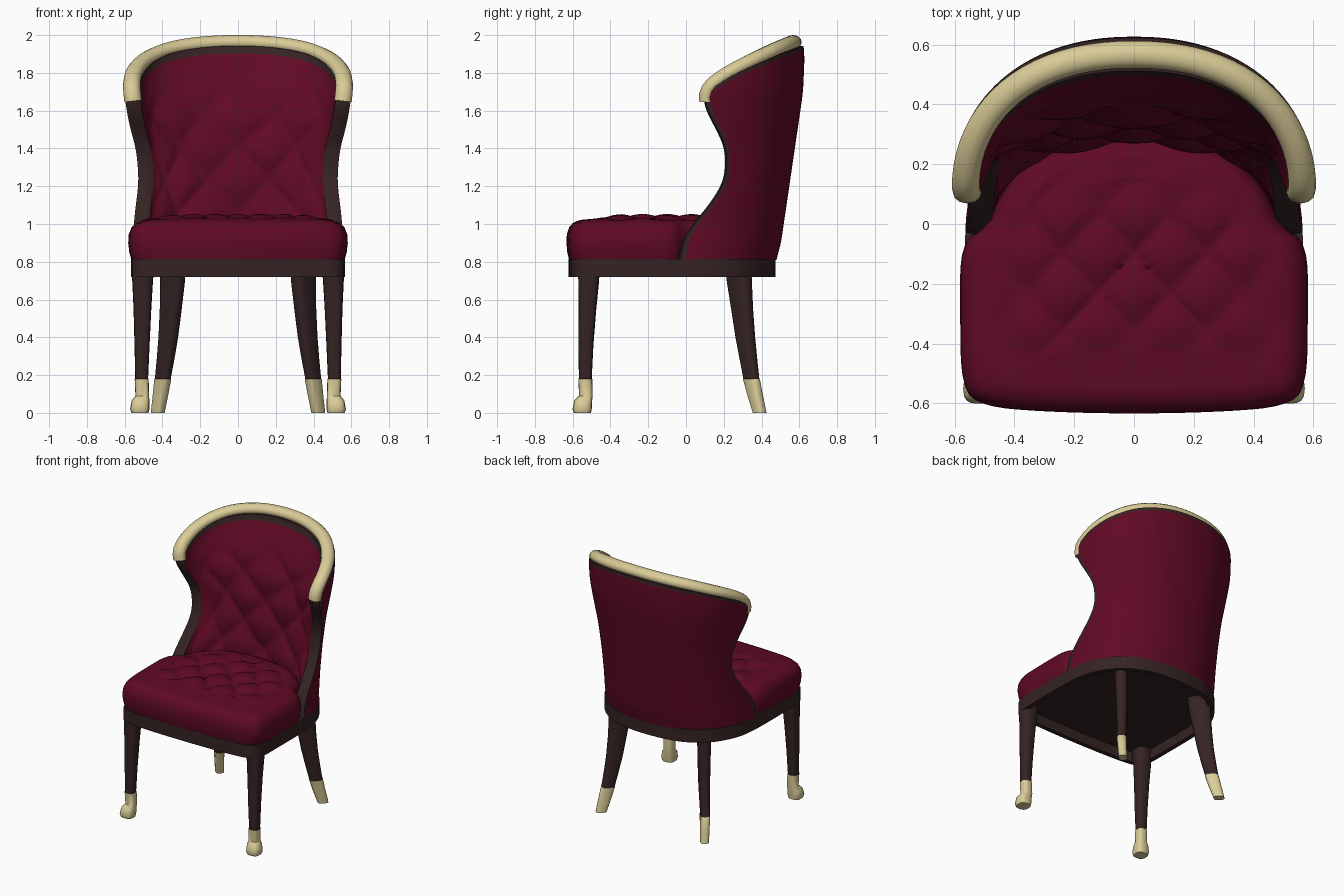
import bpy, bmesh, math
from mathutils import Vector

if "Cube" in bpy.data.objects:
    bpy.data.objects.remove(bpy.data.objects["Cube"])


def material(name, rgb):
    m = bpy.data.materials.new(name)
    m.diffuse_color = (*rgb, 1)
    m.use_nodes = True
    m.node_tree.nodes["Principled BSDF"].inputs["Base Color"].default_value = m.diffuse_color
    return m


BURGUNDY = material("burgundy velvet", (0.115, 0.003, 0.018))
DARK = material("dark wood", (0.036, 0.017, 0.017))
CREAM = material("cream gold", (0.70, 0.60, 0.31))


def table(pairs, x):
    """Linear interpolation in a list of (x, value)."""
    if x <= pairs[0][0]:
        return pairs[0][1]
    for (x0, v0), (x1, v1) in zip(pairs, pairs[1:]):
        if x <= x1:
            return v0 + (v1 - v0) * (x - x0) / (x1 - x0)
    return pairs[-1][1]


def soft_table(pairs, x):
    """Interpolation with rounded corners."""
    return sum(table(pairs, x + d * 0.015) for d in range(-3, 4)) / 7


def loft(name, rings, mats, rule=None, cap_start=True, cap_end=True, loop=False, angle=40):
    """Skin a list of equal-length closed rings; rule(row, column, centre) gives the material."""
    bm = bmesh.new()
    vs = [[bm.verts.new(p) for p in r] for r in rings]
    n = len(rings[0])
    rows = len(rings) if loop else len(rings) - 1
    for i in range(rows):
        a, b = vs[i], vs[(i + 1) % len(rings)]
        for j in range(n):
            k = (j + 1) % n
            f = bm.faces.new((a[j], a[k], b[k], b[j]))
            if rule:
                f.material_index = rule(i, j, f.calc_center_median())
    if not loop:
        for ring, on in ((vs[0], cap_start), (vs[-1], cap_end)):
            if on:
                f = bm.faces.new(ring)
                if rule:
                    f.material_index = rule(0, 0, f.calc_center_median())
    bmesh.ops.recalc_face_normals(bm, faces=bm.faces)
    me = bpy.data.meshes.new(name)
    bm.to_mesh(me)
    bm.free()
    for m in mats:
        me.materials.append(m)
    me.shade_smooth()
    me.set_sharp_from_angle(angle=math.radians(angle))
    ob = bpy.data.objects.new(name, me)
    bpy.context.collection.objects.link(ob)
    return ob


def outline(half):
    """Mirror half an outline and round it by corner cutting."""
    pts = [Vector(p) for p in half] + [Vector((-x, y)) for x, y in half[-2:0:-1]]
    for _ in range(2):
        new = []
        for i, p in enumerate(pts):
            q = pts[(i + 1) % len(pts)]
            new += [p.lerp(q, 0.25), p.lerp(q, 0.75)]
        pts = new
    return pts


def scaled(pts, s, z, cy=-0.16):
    return [Vector((p.x * s, cy + (p.y - cy) * s, z)) for p in pts]


def tuft(u, v, su, sv):
    """Diamond buttoning: 0 in the folds, 1 on the pillows."""
    p, q = u / su + v / sv, u / su - v / sv
    return abs(math.sin(math.pi * p) * math.sin(math.pi * q)) ** 0.5


# --- back shell surface: t runs round the back (-1..1), w from outside (0) to inside (1)
FRONT = [(0.81, -0.03), (0.92, -0.01), (1.0, 0.045), (1.1, 0.13), (1.2, 0.195), (1.28, 0.218),
         (1.4, 0.215), (1.5, 0.17), (1.6, 0.115), (1.66, 0.102)]
HALF_WIDTH = [(0.81, 0.565), (1.0, 0.553), (1.2, 0.552), (1.4, 0.562), (1.6, 0.59), (1.75, 0.608)]
REAR = [(0.81, 0.475), (0.88, 0.5), (1.7, 0.62), (1.9, 0.628), (2.0, 0.615)]
CENTRE = [(0.81, -0.05), (1.7, 0.09), (2.0, 0.1)]
INNER_REAR = [(0.81, 0.26), (1.0, 0.27), (1.4, 0.31), (1.6, 0.352), (1.78, 0.42), (1.93, 0.517)]
RAIL_Z = [(0, 1.72), (0.22, 1.80), (0.43, 1.852), (0.76, 1.922), (1, 1.963)]
POW = 0.91  # slightly squarer than an ellipse in plan


def rail_z(t):
    return table(RAIL_Z, math.cos(t * math.pi / 2))


def back_point(t, z, w):
    yf, a, yc, yb = (soft_table(k, z) for k in (FRONT, HALF_WIDTH, CENTRE, REAR))
    th0 = math.asin(max(0, (yf - yc) / (yb - yc)) ** (1 / POW))
    th = th0 + (math.pi - 2 * th0) * (1 - t) / 2
    c, s = math.cos(th), max(0, math.sin(th))
    outer = Vector((a * math.copysign(abs(c) ** POW, c), yc + (yb - yc) * s ** POW, z))
    edge = a * math.cos(th0) ** POW
    # the padding thins out towards the rim
    yi = soft_table(INNER_REAR, z + (1.963 - rail_z(t)) * min(1, max(0, z - 1.0) / 0.6))
    inner = Vector((outer.x * (edge - 0.08) / edge, yf + (outer.y - yf) * (yi - yf) / (yb - yf), z))
    return outer.lerp(inner, w)


# Upholstered back with dark wood edging
ts = [-1, -0.975] + [-0.94 + 1.88 * i / 60 for i in range(61)] + [0.975, 1]
vrows = [0.965 * i / 44 for i in range(45)] + [0.98, 1.0]
n = len(ts)
rings = []
for v in vrows:
    zs = [0.81 + (rail_z(t) - 0.02 - 0.81) * v for t in ts]
    outer = [back_point(t, z, 0) for t, z in zip(ts, zs)]
    inner = []
    for t, z, o in zip(ts, zs, outer):
        p = back_point(t, z, 1)
        fade = max(0, 1 - t * t * 1.3) ** 0.5 * min(1, max(0, (0.88 - v) * 6))
        inner.append(p + (p - o).normalized() * 0.045 * fade * (tuft(t * 0.55, z - 1.4, 0.27, 0.34) - 0.5))
    lip = Vector((0, -0.01, 0))
    rings.append(outer + [back_point(1, zs[-1], 0.5) + lip] + inner[::-1] + [back_point(-1, zs[0], 0.5) + lip])
top = [back_point(t, rail_z(t) - 0.02, 0.5) for t in ts]
rings.append(top + [top[-1]] + top[::-1] + [top[0]])
edge_cols = {0, n - 2, n - 1, n, 2 * n, 2 * n + 1}
last = len(vrows)
loft("back", rings, [BURGUNDY, DARK],
     lambda i, j, c: int(j in edge_cols or i >= (last - 2 if j < n else last - 3)),
     cap_start=False, cap_end=False)

# Cream top rail swept along the rim of the back
rt = [-1 + 2 * i / 40 for i in range(41)]
path = [(t, rail_z(t)) for t in rt]
path = [(-1, 1.65), (-1, 1.68)] + path + [(1, 1.68), (1, 1.65)]
mid = [back_point(t, z, 0.5) for t, z in path]
for _ in range(2):
    mid = [mid[0]] + [(mid[i - 1] + mid[i] * 2 + mid[i + 1]) / 4 for i in range(1, len(mid) - 1)] + [mid[-1]]
rings = []
for i, (t, z) in enumerate(path):
    tan = (mid[min(i + 1, len(mid) - 1)] - mid[max(i - 1, 0)]).normalized()
    nor = back_point(t, z, 1) - back_point(t, z, 0)
    nor = (nor - tan * nor.dot(tan)).normalized()
    bi = tan.cross(nor)
    rings.append([mid[i] + nor * 0.046 * math.cos(k * math.pi / 6) + bi * 0.038 * math.sin(k * math.pi / 6)
                  for k in range(12)])
loft("top_rail", rings, [CREAM], angle=60)

# Buttoned seat cushion
seat = outline([(0, -0.635), (0.3, -0.628), (0.505, -0.61), (0.577, -0.55), (0.582, -0.3),
                (0.58, -0.06), (0.49, -0.01), (0.44, 0.12), (0.3, 0.26), (0, 0.31)])
rings = [scaled(seat, s, z) for s, z in
         ((0.965, 0.80), (0.99, 0.85), (1, 0.9), (0.995, 0.945), (0.97, 0.982), (0.93, 1.004), (0.88, 1.016))]
for i in range(26):
    s = 0.84 - 0.82 * i / 25
    ring = scaled(seat, s, 1.022 + 0.014 * min(1, (0.84 - s) * 3))
    for p in ring:
        fade = min(1, (0.88 - s) * 5) * min(1, max(0, (p.y + 0.47) * 8))
        p.z += 0.034 * fade * (tuft(p.x, p.y + 0.1, 0.24, 0.26) - 0.5)
    rings.append(ring)
loft("seat_cushion", rings, [BURGUNDY], angle=60)

# Wooden seat frame and underside panel
frame = outline([(0, -0.622), (0.3, -0.617), (0.5, -0.602), (0.565, -0.555), (0.567, -0.3),
                 (0.567, -0.03), (0.545, 0.16), (0.445, 0.335), (0.265, 0.452), (0, 0.48)])
loft("seat_frame", [scaled(frame, s, z, -0.08) for s, z in
                    ((1, 0.72), (1, 0.815), (0.94, 0.815), (0.94, 0.72))], [DARK], loop=True)
loft("underside_panel", [scaled(frame, 0.95, z, -0.08) for z in (0.795, 0.81)], [DARK])


# Legs with cream feet, mirrored; sections give height, centre, depth along and across the diagonal
def leg(name, sections, turn):
    for side, sx in (("left", -1), ("right", 1)):
        rings = []
        for z, x, y, ra, rb in sections:
            ring = []
            for k in range(16):
                c, s = math.cos(k * math.pi / 8), math.sin(k * math.pi / 8)
                u = ra * math.copysign(abs(c) ** 0.7, c)
                v = rb * math.copysign(abs(s) ** 0.7, s)
                ring.append((sx * (x + u * math.cos(turn) - v * math.sin(turn)),
                             y + u * math.sin(turn) + v * math.cos(turn), z))
            rings.append(ring)
        loft(f"{name}_{side}", rings, [DARK, CREAM], lambda i, j, c: int(c.z < 0.181))


leg("front_leg", [(0.80, 0.5, -0.515, 0.06, 0.06), (0.70, 0.505, -0.515, 0.055, 0.055),
                  (0.55, 0.506, -0.522, 0.047, 0.047), (0.36, 0.508, -0.53, 0.04, 0.04),
                  (0.182, 0.51, -0.533, 0.034, 0.034), (0.18, 0.51, -0.533, 0.037, 0.037),
                  (0.09, 0.507, -0.53, 0.036, 0.036), (0.065, 0.516, -0.544, 0.047, 0.047),
                  (0.02, 0.52, -0.55, 0.051, 0.051), (0, 0.519, -0.548, 0.045, 0.045)], 0)
leg("back_leg", [(0.80, 0.345, 0.275, 0.08, 0.046), (0.70, 0.347, 0.282, 0.076, 0.044),
                 (0.55, 0.356, 0.297, 0.064, 0.041), (0.4, 0.369, 0.314, 0.056, 0.038),
                 (0.28, 0.384, 0.331, 0.05, 0.034), (0.182, 0.398, 0.346, 0.045, 0.031),
                 (0.18, 0.398, 0.346, 0.047, 0.034), (0.09, 0.411, 0.367, 0.043, 0.031),
                 (0, 0.425, 0.39, 0.037, 0.029)], math.pi / 4)
